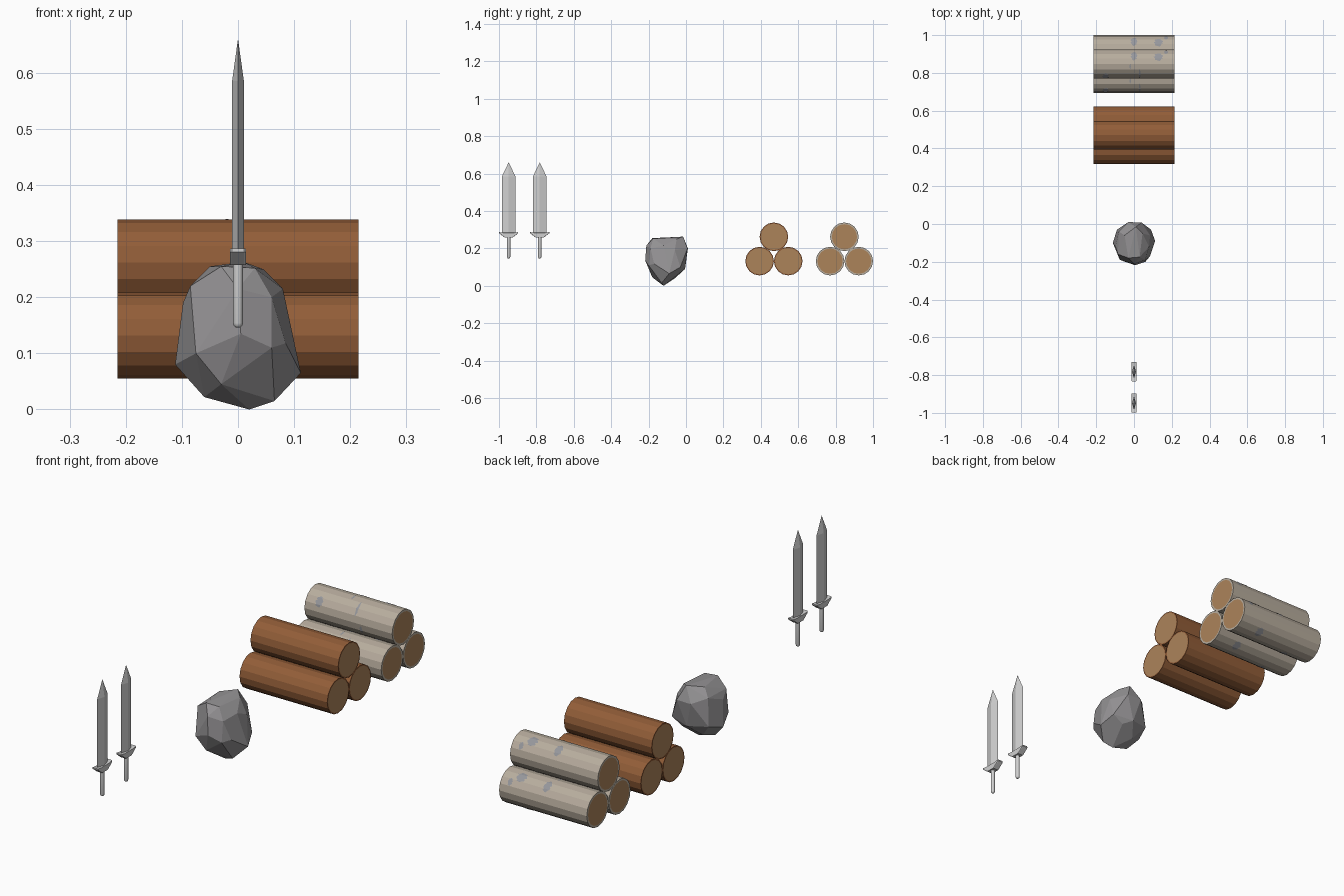
import bpy, bmesh, math
from mathutils import Vector

if "Cube" in bpy.data.objects:
    bpy.data.objects.remove(bpy.data.objects["Cube"])


def material(name, r, g, b):
    m = bpy.data.materials.new(name)
    lin = [((c / 255 + 0.055) / 1.055) ** 2.4 for c in (r, g, b)]
    m.diffuse_color = (*lin, 1)
    m.use_nodes = True
    m.node_tree.nodes["Principled BSDF"].inputs["Base Color"].default_value = m.diffuse_color
    return m


STEEL = material("steel grey", 208, 208, 208)
STONE = material("stone grey", 148, 146, 148)
BARK = material("brown bark", 146, 93, 56)
PALE = material("pale birch bark", 184, 173, 158)
SPOT = material("birch spot grey", 150, 151, 156)
WOOD = material("cut wood", 172, 131, 90)


def finish(name, bm, mats):
    bmesh.ops.recalc_face_normals(bm, faces=bm.faces)
    me = bpy.data.meshes.new(name)
    bm.to_mesh(me)
    bm.free()
    for m in mats:
        me.materials.append(m)
    ob = bpy.data.objects.new(name, me)
    bpy.context.collection.objects.link(ob)
    return ob


def loft(bm, rings):
    """Join equal-sized rings of points into a capped skin."""
    vs = [[bm.verts.new(p) for p in ring] for ring in rings]
    n = len(vs[0])
    for a, b in zip(vs, vs[1:]):
        for i in range(n):
            j = (i + 1) % n
            bm.faces.new((a[i], a[j], b[j], b[i]))
    return [bm.faces.new(vs[0][::-1]), bm.faces.new(vs[-1])]


# Swords: diamond blade, upswept guard, round grip
def sword(tag, y):
    bm = bmesh.new()

    def diamond(k, z):
        return [(0.0105 * k, y, z), (0, y + 0.036 * k, z),
                (-0.0105 * k, y, z), (0, y - 0.036 * k, z)]
    loft(bm, [diamond(1, 0.27), diamond(1, 0.585), diamond(0.01, 0.66)])
    finish("blade_" + tag, bm, [STEEL])

    bm = bmesh.new()
    half = [(0.0, 0.257), (0.02, 0.257), (0.037, 0.270), (0.051, 0.281),
            (0.051, 0.287), (0.03, 0.284), (0.0, 0.284)]
    prof = half + [(-a, b) for a, b in half[-2:0:-1]]
    loft(bm, [[(x, y + a * k, 0.27 + (b - 0.27) * k) for a, b in prof]
              for x, k in ((-0.014, 0.95), (-0.011, 1), (0.011, 1), (0.014, 0.95))])
    finish("guard_" + tag, bm, [STEEL])

    bm = bmesh.new()
    loft(bm, [[(r * math.cos(i * math.pi / 5), y + r * math.sin(i * math.pi / 5), z)
               for i in range(10)]
              for z, r in ((0.146, 0.004), (0.149, 0.0075), (0.154, 0.009), (0.262, 0.009))])
    grip = finish("grip_" + tag, bm, [STEEL])
    bpy.context.view_layer.objects.active = grip
    grip.select_set(True)
    bpy.ops.object.shade_smooth_by_angle(angle=math.radians(50))
    grip.select_set(False)


sword("front", -0.948)
sword("rear", -0.782)

# Boulder: faceted convex stone
ROCK = [(0.02, -0.12, 0), (0.065, -0.13, 0.015), (-0.06, -0.12, 0.022),
        (-0.04, -0.06, 0.04), (0.04, -0.03, 0.07), (-0.112, -0.10, 0.08),
        (0.112, -0.09, 0.065), (-0.03, -0.18, 0.045), (0.09, -0.03, 0.10),
        (0.005, -0.218, 0.135), (0.06, -0.20, 0.11), (0.085, -0.17, 0.118),
        (-0.075, -0.19, 0.10), (-0.09, -0.03, 0.10), (0, -0.005, 0.09),
        (-0.098, -0.12, 0.19), (-0.085, -0.16, 0.22), (0, -0.212, 0.215),
        (0.06, -0.19, 0.20), (0.08, -0.12, 0.215), (0.085, -0.06, 0.19),
        (-0.08, -0.04, 0.22), (-0.03, 0.01, 0.20), (0.04, 0.008, 0.20),
        (-0.03, -0.18, 0.255), (0.03, -0.175, 0.252), (0.01, -0.015, 0.263),
        (0.045, -0.05, 0.25), (-0.05, -0.06, 0.255)]
bm = bmesh.new()
for p in ROCK:
    bm.verts.new(p)
hull = bmesh.ops.convex_hull(bm, input=bm.verts)
bmesh.ops.delete(bm, geom=list({v for v in hull["geom_interior"] + hull["geom_unused"]
                                if isinstance(v, bmesh.types.BMVert)}), context='VERTS')
bmesh.ops.dissolve_limit(bm, angle_limit=math.radians(9), verts=bm.verts, edges=bm.edges)
finish("boulder", bm, [STONE])

# Logs: sixteen-sided, with bark rim round a cut wood end
SIDES, RAD, HALF = 16, 0.0765, 0.2145
APO = RAD * math.cos(math.pi / SIDES)


def log(name, cy, cz, bark, rim):
    bm = bmesh.new()
    caps = loft(bm, [[(x, cy + RAD * math.cos(2 * math.pi * i / SIDES),
                       cz + RAD * math.sin(2 * math.pi * i / SIDES))
                      for i in range(SIDES)] for x in (-HALF, HALF)])
    bmesh.ops.recalc_face_normals(bm, faces=bm.faces)
    bmesh.ops.inset_individual(bm, faces=caps, thickness=rim, depth=0)
    for f in caps:
        f.material_index = 1
    finish(name, bm, [bark, WOOD])


# Birch spots: thin patches wrapped over the facets (x, angle, half width, half angle)
SPOTS = [(0.0, 55, 0.016, 20), (0.13, 60, 0.022, 17), (0.17, 35, 0.010, 12),
         (-0.15, 148, 0.016, 17), (0.03, 135, 0.005, 24), (-0.02, 100, 0.004, 10),
         (0.10, -60, 0.017, 17), (-0.09, -115, 0.017, 18), (0.06, 200, 0.006, 14)]


def spots(name, cy, cz):
    bm = bmesh.new()
    step = 360 / SIDES
    for x, mid, w, h in SPOTS:
        lo, hi = mid - h, mid + h
        angs = {lo + (hi - lo) * k / 8 for k in range(9)}
        angs |= {k * step for k in range(-SIDES, SIDES) if lo < k * step < hi}
        prev = None
        for k, a in enumerate(sorted(angs)):
            t = (a - mid) / h
            hw = w * math.sqrt(max(0.03, 1 - t * t)) * (1 + 0.15 * math.sin(3 * k))
            local = math.radians(a % step - step / 2)
            r = APO / math.cos(local) + 0.0012
            c, s = math.cos(math.radians(a)), math.sin(math.radians(a))
            sh = 0.2 * w * math.sin(2 * k)
            row = [bm.verts.new((x + sh + d, cy + r * c, cz + r * s)) for d in (-hw, hw)]
            if prev:
                bm.faces.new((prev[0], prev[1], row[1], row[0]))
            prev = row
    me = bpy.data.meshes.new(name)
    bm.normal_update()
    for f in bm.faces:
        p = f.calc_center_median()
        if f.normal.dot(p - Vector((p.x, cy, cz))) < 0:
            f.normal_flip()
    bm.to_mesh(me)
    bm.free()
    me.materials.append(SPOT)
    bpy.context.collection.objects.link(bpy.data.objects.new(name, me))


for kind, y0, bark, rim in (("brown", 0.470, BARK, 0.006), ("birch", 0.847, PALE, 0.009)):
    for tag, dy, z in (("front", -RAD, 0.132), ("back", RAD, 0.132), ("top", 0, 0.262)):
        log(f"{kind}_log_{tag}", y0 + dy, z, bark, rim)
        if kind == "birch":
            spots(f"birch_spots_{tag}", y0 + dy, z)
